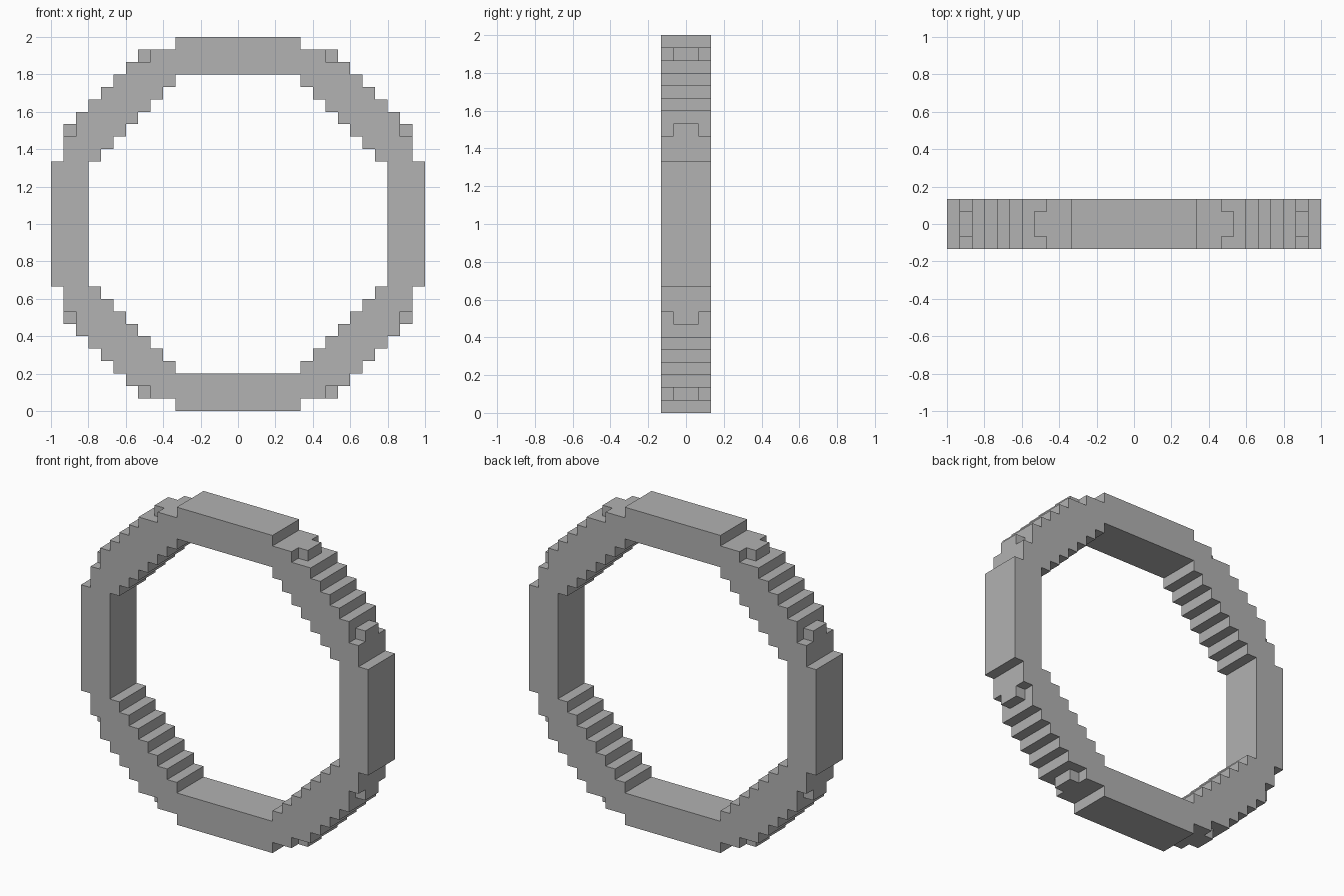
import bpy
import bmesh
import math

cube = bpy.data.objects.get("Cube")
if cube:
    bpy.data.objects.remove(cube, do_unlink=True)

U = 1 / 15  # size of one block

# Outer and inner height of each block column, from the middle to the side
OUTER = [15] * 5 + [14] * 2 + [13] * 2 + [12, 11, 10, 9, 7, 5]
INNER = [12] * 5 + [11, 10, 9, 8, 7, 6, 5] + [0] * 3
NUBS = {(7, 13), (13, 7)}  # narrow blocks in the outer corners


def solid(x, y, z):
    """True where the quarter ring fills block x, y, z (mirrored about zero)."""
    x, z = (max(v, -v - 1) for v in (x, z))
    if x > 14 or not -2 <= y < 2:
        return False
    return INNER[x] <= z < OUTER[x] or ((x, z) in NUBS and -1 <= y < 1)


# Stepped quarter ring: one face wherever a filled block meets open space
bm = bmesh.new()
for x in range(15):
    for y in range(-2, 2):
        for z in range(15):
            if not solid(x, y, z):
                continue
            for axis in range(3):
                for side in (0, 1):
                    near = [x, y, z]
                    near[axis] += 2 * side - 1
                    if solid(*near):
                        continue
                    corners = []
                    for a, b in ((0, 0), (1, 0), (1, 1), (0, 1)):
                        p = [x, y, z]
                        p[axis] += side
                        p[(axis + 1) % 3] += a
                        p[(axis + 2) % 3] += b
                        corners.append(bm.verts.new([v * U for v in p]))
                    bm.faces.new(corners if side else corners[::-1])

# Weld the blocks and merge coplanar faces
bmesh.ops.remove_doubles(bm, verts=bm.verts, dist=U / 100)
bmesh.ops.dissolve_limit(bm, angle_limit=math.radians(1),
                         verts=bm.verts, edges=bm.edges)
mesh = bpy.data.meshes.new("stepped_ring")
bm.to_mesh(mesh)
bm.free()

ring = bpy.data.objects.new("stepped_ring", mesh)
ring.location.z = 1
bpy.context.collection.objects.link(ring)

# Mirror the quarter to the other side and downwards
mirror = ring.modifiers.new("quarters", 'MIRROR')
mirror.use_axis = (True, False, True)
mirror.use_clip = True

# Plain grey stone
grey = bpy.data.materials.new("grey")
grey.use_nodes = True
color = (0.445, 0.445, 0.445, 1)
grey.diffuse_color = color
grey.node_tree.nodes["Principled BSDF"].inputs["Base Color"].default_value = color
mesh.materials.append(grey)
